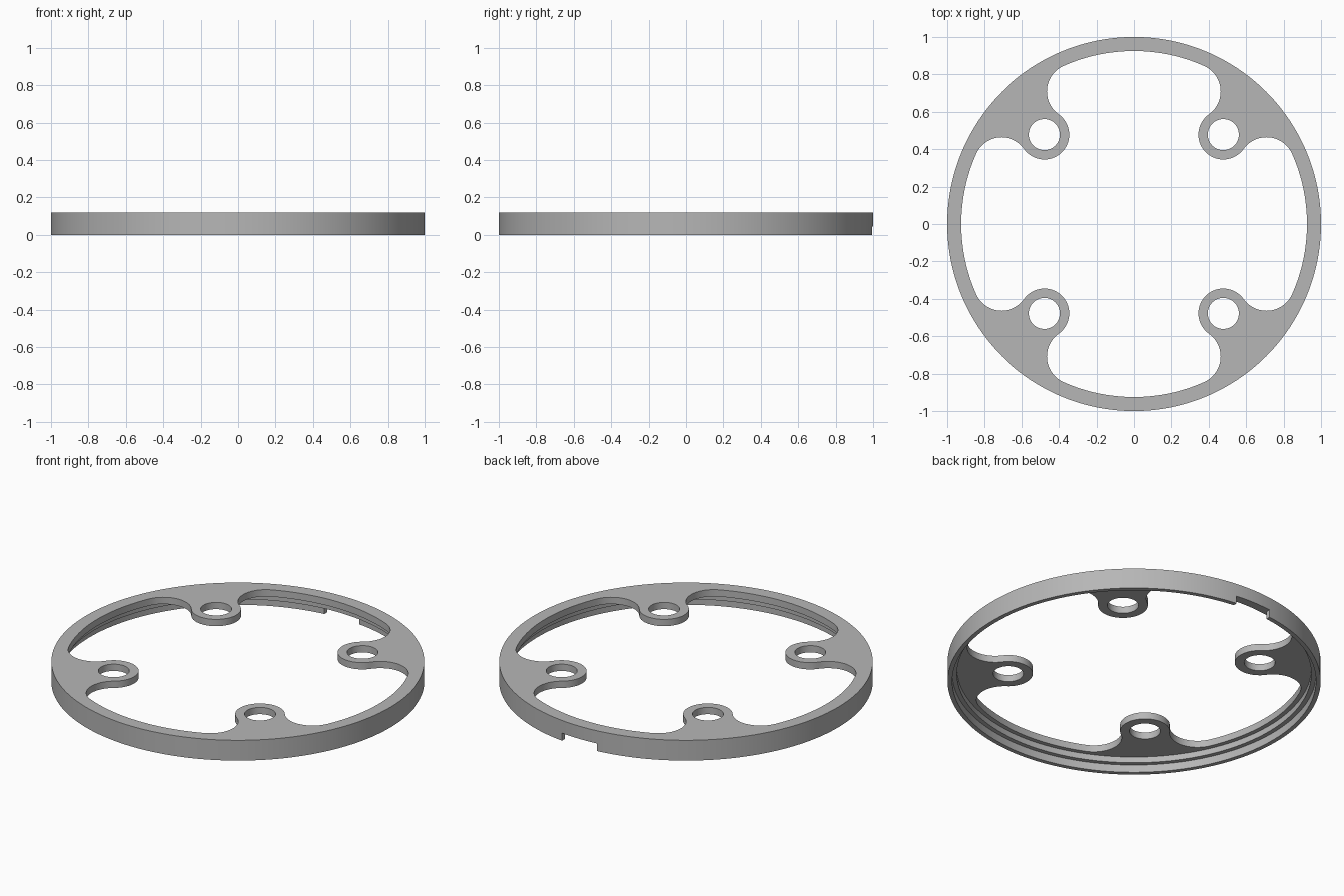
import bpy, bmesh
from math import sin, cos, pi, acos, atan2, radians

cube = bpy.data.objects.get("Cube")
if cube:
    bpy.data.objects.remove(cube, do_unlink=True)

HEIGHT, PLATE_Z, LIP_Z = 0.12, 0.08, 0.045
OPENING_R, FILLET_R, HUB_R, HUB_DIST, HOLE_R = 0.925, 0.15, 0.133, 0.676, 0.083

grey = bpy.data.materials.new("satin grey")
grey.use_nodes = True
colour = (0.47, 0.47, 0.47, 1)
grey.diffuse_color = colour
grey.node_tree.nodes["Principled BSDF"].inputs["Base Color"].default_value = colour


def arc(cx, cy, r, start, end, n):
    """Points along an arc, leaving out the first one."""
    steps = [start + (end - start) * i / n for i in range(1, n + 1)]
    return [(cx + r * cos(t), cy + r * sin(t)) for t in steps]


def circle(r, n, cx=0, cy=0):
    return arc(cx, cy, r, 0, 2 * pi, n)


def prism(name, points, z0, z1):
    """Upright solid with the given outline."""
    bm = bmesh.new()
    base = bm.faces.new([bm.verts.new((x, y, z0)) for x, y in points])
    top = bmesh.ops.extrude_face_region(bm, geom=[base])["geom"]
    verts = [v for v in top if isinstance(v, bmesh.types.BMVert)]
    bmesh.ops.translate(bm, verts=verts, vec=(0, 0, z1 - z0))
    bmesh.ops.recalc_face_normals(bm, faces=bm.faces)
    mesh = bpy.data.meshes.new(name)
    bm.to_mesh(mesh)
    bm.free()
    obj = bpy.data.objects.new(name, mesh)
    bpy.context.collection.objects.link(obj)
    return obj


def opening_outline():
    """Large arcs flowing through fillets around four round lugs."""
    fillet_dist = OPENING_R - FILLET_R
    reach = FILLET_R + HUB_R
    delta = acos((fillet_dist**2 + HUB_DIST**2 - reach**2) / (2 * fillet_dist * HUB_DIST))
    fx, fy = fillet_dist * cos(delta), fillet_dist * sin(delta)
    beta = atan2(fy, HUB_DIST - fx)
    # One quarter, with the lug on the +x axis
    quarter = arc(fx, -fy, FILLET_R, -delta, beta, 24)
    quarter += arc(HUB_DIST, 0, HUB_R, beta - pi, -beta - pi, 36)
    quarter += arc(fx, fy, FILLET_R, -beta, delta, 24)
    quarter += arc(0, 0, OPENING_R, delta, pi / 2 - delta, 32)
    outline = []
    for k in range(4):
        a = radians(45 + 90 * k)
        outline += [(x * cos(a) - y * sin(a), x * sin(a) + y * cos(a)) for x, y in quarter]
    return outline


# Solid disc, then cut to shape
ring = prism("mounting_ring", circle(1, 192), 0, HEIGHT)
ring.data.materials.append(grey)

# Central opening and two stepped recesses underneath
cutters = [
    prism("lip_cutter", circle(0.975, 192), -0.1, LIP_Z),
    prism("recess_cutter", circle(0.95, 192), -0.2, PLATE_Z),
    prism("opening_cutter", opening_outline(), -0.3, HEIGHT + 0.1),
]
# Bolt holes in the lugs
for k in range(4):
    a = radians(45 + 90 * k)
    hole = circle(HOLE_R, 48, HUB_DIST * cos(a), HUB_DIST * sin(a))
    cutters.append(prism("hole_cutter", hole, -0.3, HEIGHT + 0.1))
# Notch in the lower lip at the back
w = 0.115
cutters.append(prism("notch_cutter", [(-w, 0.9), (w, 0.9), (w, 1.1), (-w, 1.1)], -0.15, LIP_Z))

bpy.ops.object.select_all(action="DESELECT")
bpy.context.view_layer.objects.active = ring
ring.select_set(True)
for cutter in cutters:
    cutter.hide_render = True
    cut = ring.modifiers.new("cut", "BOOLEAN")
    cut.operation = "DIFFERENCE"
    cut.solver = "EXACT"
    cut.object = cutter
    bpy.ops.object.modifier_apply(modifier=cut.name)
    bpy.data.objects.remove(cutter, do_unlink=True)

bpy.ops.object.shade_smooth_by_angle(angle=radians(30))
